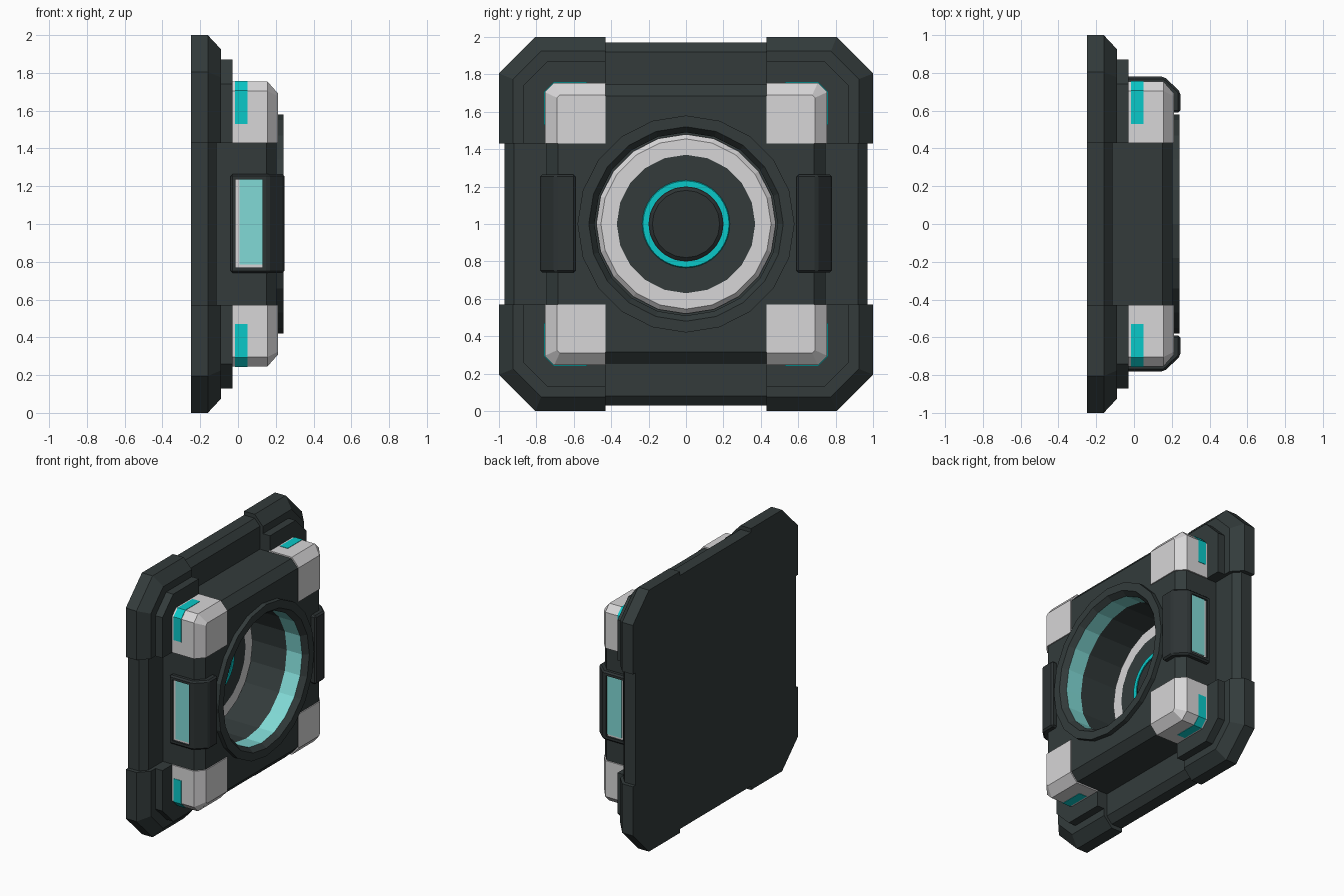
import bpy, bmesh, math

if "Cube" in bpy.data.objects:
    bpy.data.objects.remove(bpy.data.objects["Cube"], do_unlink=True)


def material(name, r, g, b):
    m = bpy.data.materials.new(name)
    m.use_nodes = True
    m.diffuse_color = (r, g, b, 1)
    m.node_tree.nodes["Principled BSDF"].inputs["Base Color"].default_value = (r, g, b, 1)
    return m


DARK = material("dark slate", 0.033, 0.044, 0.044)
CHARCOAL = material("charcoal", 0.026, 0.033, 0.034)
WHITE = material("pale grey", 0.68, 0.67, 0.68)
CYAN = material("bright cyan", 0.003, 0.58, 0.58)
AQUA = material("light aqua", 0.22, 0.70, 0.67)

MID = 1.0   # height of the panel's centre


def finish(name, bm, mats):
    bmesh.ops.remove_doubles(bm, verts=bm.verts, dist=1e-5)
    bmesh.ops.recalc_face_normals(bm, faces=bm.faces)
    mesh = bpy.data.meshes.new(name)
    bm.to_mesh(mesh)
    bm.free()
    for m in mats:
        mesh.materials.append(m)
    ob = bpy.data.objects.new(name, mesh)
    bpy.context.collection.objects.link(ob)
    return ob


def loft(name, rings, mat):
    """Join closed outlines with the same point count, and cap both ends."""
    bm = bmesh.new()
    loops = [[bm.verts.new(p) for p in ring] for ring in rings]
    n = len(loops[0])
    for a, b in zip(loops, loops[1:]):
        for i in range(n):
            j = (i + 1) % n
            bm.faces.new((a[i], a[j], b[j], b[i]))
    bm.faces.new(loops[0])
    bm.faces.new(loops[-1])
    return finish(name, bm, [mat])


def box(name, lo, hi, mat):
    rings = [[(x, lo[1], lo[2]), (x, hi[1], lo[2]), (x, hi[1], hi[2]), (x, lo[1], hi[2])]
             for x in (lo[0], hi[0])]
    return loft(name, rings, mat)


def octagon(x, e, ch):
    k = e - ch
    return [(x, y, MID + z) for y, z in
            ((e, -k), (e, k), (k, e), (-k, e), (-e, k), (-e, -k), (-k, -e), (k, -e))]


def corner(x, start, e, ch, sy, sz):
    pts = ((start, start), (e, start), (e, e - ch), (e - ch, e), (start, e))
    return [(x, sy * y, MID + sz * z) for y, z in pts]


def revolve(name, profile, mats, indices, n=20, closed=False):
    """Turn (x, radius) points around the panel's axis, one material per segment."""
    bm = bmesh.new()
    count = len(profile) if closed else len(profile) - 1
    for i in range(n):
        a0, a1 = (2 * math.pi * k / n for k in (i, (i + 1) % n))
        for s in range(count):
            p, q = profile[s], profile[(s + 1) % len(profile)]
            pts = []
            for (x, r), a in ((p, a0), (q, a0), (q, a1), (p, a1)):
                if r > 0 or (x, 0, MID) not in pts:
                    pts.append((x, r * math.cos(a), MID + r * math.sin(a)))
            f = bm.faces.new([bm.verts.new(v) for v in pts])
            f.material_index = indices[s]
    return finish(name, bm, mats)


def cut(target, cutter):
    mod = target.modifiers.new("cut", "BOOLEAN")
    mod.operation = "DIFFERENCE"
    mod.solver = "EXACT"
    mod.object = cutter
    cutter.hide_render = True
    cutter.hide_viewport = True
    cutter.display_type = "WIRE"


# Back plate and raised central block, both bored out for the round port
back_plate = loft("back_plate", [octagon(-0.25, 0.97, 0.2), octagon(-0.16, 0.97, 0.2),
                                 octagon(-0.115, 0.92, 0.2)], DARK)
block = loft("central_block", [octagon(-0.14, 0.745, 0.1), octagon(0.15, 0.745, 0.1),
                               octagon(0.205, 0.685, 0.08)], DARK)
bore = revolve("port_cutter", [(-0.235, 0), (-0.235, 0.53), (0.4, 0.53), (0.4, 0)],
               [DARK], [0, 0, 0])
cut(back_plate, bore)
cut(block, bore)

# Corner brackets, pale caps and their wrapped light strips
for sy, side in ((-1, "right"), (1, "left")):
    for sz, level in ((-1, "lower"), (1, "upper")):
        tag = f"_{level}_{side}"

        def piece(name, start, layers, mat):
            loft(name + tag, [corner(x, start, e, ch, sy, sz) for x, e, ch in layers], mat)

        piece("corner_bracket", 0.43, [(-0.25, 1, 0.195), (-0.16, 1, 0.195),
                                       (-0.09, 0.925, 0.15)], DARK)
        piece("corner_step", 0.43, [(-0.1, 0.87, 0.13), (-0.03, 0.87, 0.13)], DARK)
        piece("corner_cap", 0.43, [(-0.04, 0.755, 0.05), (0.155, 0.755, 0.05),
                                   (0.213, 0.69, 0.015)], WHITE)
        piece("light_strip", 0.53, [(-0.015, 0.758, 0.05), (0.05, 0.758, 0.05)], CYAN)

# Port lining: bevelled rim, glowing band and dark wall
revolve("port_lining",
        [(-0.23, 0.49), (0.07, 0.49), (0.2, 0.49), (0.24, 0.52),
         (0.24, 0.58), (0.195, 0.58), (0.195, 0.53), (-0.23, 0.53)],
        [DARK, AQUA], [0, 1, 0, 0, 0, 0, 0, 0], closed=True)

# Disc at the bottom of the port, with pale and cyan rings
revolve("port_disc",
        [(-0.24, 0), (-0.24, 0.48), (-0.22, 0.48), (-0.195, 0.455), (-0.195, 0.37),
         (-0.195, 0)],
        [DARK, WHITE], [0, 1, 1, 1, 0])
revolve("cyan_ring", [(-0.196, 0.235), (-0.188, 0.23), (-0.188, 0.2), (-0.196, 0.2)],
        [CYAN], [0] * 4, n=40, closed=True)
revolve("centre_cap", [(-0.196, 0), (-0.196, 0.2), (-0.18, 0.18), (-0.18, 0)],
        [CHARCOAL], [0] * 3)

# Side pods with recessed windows
for s, side in ((-1, "right"), (1, "left")):
    outline = ((-0.04, 0.68), (-0.04, 0.78), (0.16, 0.78), (0.245, 0.7), (0.245, 0.59), (0.15, 0.59))
    pod = loft("pod_" + side, [[(x, s * y, z) for x, y in outline] for z in (0.74, 1.265)], CHARCOAL)
    bevel = pod.modifiers.new("bevel", "BEVEL")
    bevel.width = 0.012
    bevel.segments = 1

    def slab(name, x0, x1, y0, y1, z0, z1, mat):
        ys = sorted((s * y0, s * y1))
        return box(f"{name}_{side}", (x0, ys[0], z0), (x1, ys[1], z1), mat)

    cut(pod, slab("window_cutter", -0.012, 0.13, 0.762, 0.9, 0.77, 1.235, CHARCOAL))
    slab("window_backing", -0.012, 0.13, 0.758, 0.765, 0.77, 1.235, WHITE)
    slab("window_pane", 0.008, 0.13, 0.762, 0.77, 0.785, 1.235, AQUA)
